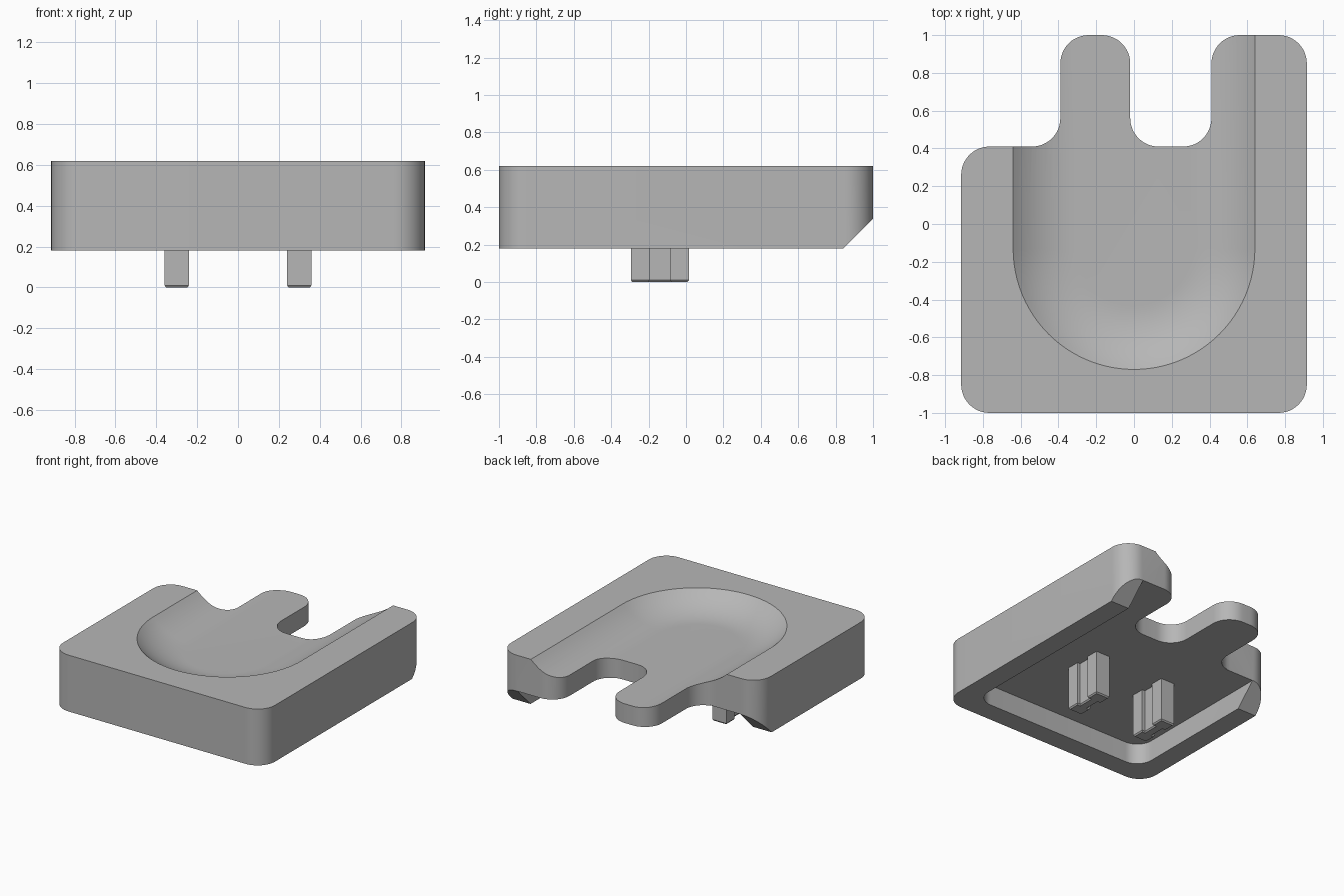
import bpy, bmesh, math
from mathutils import Vector

if "Cube" in bpy.data.objects:
    bpy.data.objects.remove(bpy.data.objects["Cube"], do_unlink=True)

grey = bpy.data.materials.new("plain grey")
grey.use_nodes = True
grey.diffuse_color = (0.47, 0.47, 0.47, 1)
grey.node_tree.nodes["Principled BSDF"].inputs["Base Color"].default_value = grey.diffuse_color

BASE, CEILING, FLOOR, TOP = 0.18, 0.34, 0.49, 0.62
RIM, ROUND = 0.16, 0.15


def fillet(corners, radius, steps=12):
    """Round every right-angled corner of an outline."""
    pts = []
    for i, c in enumerate(corners):
        c = Vector(c)
        a = (Vector(corners[i - 1]) - c).normalized()
        b = (Vector(corners[(i + 1) % len(corners)]) - c).normalized()
        centre = c + (a + b) * radius
        for k in range(steps + 1):
            t = math.pi / 2 * k / steps
            pts.append(centre - b * radius * math.cos(t) - a * radius * math.sin(t))
    return pts


def loft(name, rings):
    """Solid through matching rings of 3D points, capped at both ends."""
    bm = bmesh.new()
    loops = [[bm.verts.new(p) for p in ring] for ring in rings]
    n = len(loops[0])
    for low, high in zip(loops, loops[1:]):
        for i in range(n):
            j = (i + 1) % n
            bm.faces.new((low[i], low[j], high[j], high[i]))
    bm.faces.new(loops[0][::-1])
    bm.faces.new(loops[-1])
    bmesh.ops.recalc_face_normals(bm, faces=bm.faces)
    mesh = bpy.data.meshes.new(name)
    bm.to_mesh(mesh)
    bm.free()
    mesh.materials.append(grey)
    obj = bpy.data.objects.new(name, mesh)
    bpy.context.collection.objects.link(obj)
    return obj


def extrude(name, outline, z0, z1):
    return loft(name, [[(p[0], p[1], z) for p in outline] for z in (z0, z1)])


def activate(obj):
    bpy.ops.object.select_all(action="DESELECT")
    obj.select_set(True)
    bpy.context.view_layer.objects.active = obj


def cut(obj, cutter):
    mod = obj.modifiers.new("cut", "BOOLEAN")
    mod.operation, mod.solver, mod.object = "DIFFERENCE", "EXACT", cutter
    activate(obj)
    bpy.ops.object.modifier_apply(modifier=mod.name)
    bpy.data.objects.remove(cutter, do_unlink=True)


# Body slab with a tongue, a long arm and a short shoulder at the back
S, B = 0.915, 0.41
body = extrude("body", fillet([
    (-S, -1), (S, -1), (S, 1), (B, 1), (B, B), (-0.02, B),
    (-0.02, 1), (-0.39, 1), (-0.39, B), (-S, B)], ROUND), BASE, TOP)

# Hollow underside, open at the back
inner = S - RIM
hollow = extrude("hollow_cutter", fillet(
    [(-inner, RIM - 1), (inner, RIM - 1), (inner, 1.4), (-inner, 1.4)], 0.13), 0, CEILING)
cut(body, hollow)

# Sloped undersides at the ends of the two side rims
for x0, x1, end in ((0.3, 1.1, 1), (-1.1, -0.5, B)):
    y = end - RIM
    wedge = [(y - 0.1, BASE - 0.1), (y + 0.3, BASE - 0.1), (y + 0.3, BASE + 0.3)]
    cut(body, loft("slope_cutter", [[(x, p, z) for p, z in wedge] for x in (x0, x1)]))

# Scooped top: flat floor, curved flank, round front end, open back
HALF, CENTRE, CURVE = 0.64, -0.13, 0.5
depth = TOP - FLOOR
sweep = math.acos(1 - depth / CURVE)
flat = HALF - CURVE * math.sin(sweep)


def u_ring(r, z):
    arc = [(r * math.cos(math.pi * k / 48), CENTRE - r * math.sin(math.pi * k / 48), z)
           for k in range(49)]
    return [(r, 1.4, z)] + arc + [(-r, 1.4, z)]


rings = []
for k in range(13):
    t = sweep * k / 12
    rings.append(u_ring(flat + CURVE * math.sin(t), FLOOR + CURVE * (1 - math.cos(t))))
rings.append(u_ring(HALF, TOP + 0.2))
cut(body, loft("scoop_cutter", rings))
activate(body)
bpy.ops.object.shade_smooth_by_angle(angle=math.radians(25))

# Two grooved pegs below, tapered at the tip
def peg_ring(cx, inset, z):
    w, h, web, g = 0.06 - inset, 0.155 - inset, 0.035 - inset, 0.055 + inset
    half = [(w, -h), (w, -g), (web, -g), (web, g), (w, g), (w, h)]
    outline = half + [(-x, y) for x, y in reversed(half)]
    return [(cx + x, y - 0.14, z) for x, y in outline]


for side, cx in (("left", 0.3), ("right", -0.3)):
    loft(side + "_peg", [peg_ring(cx, 0.008, 0), peg_ring(cx, 0, 0.01),
                         peg_ring(cx, 0, CEILING + 0.01)])
